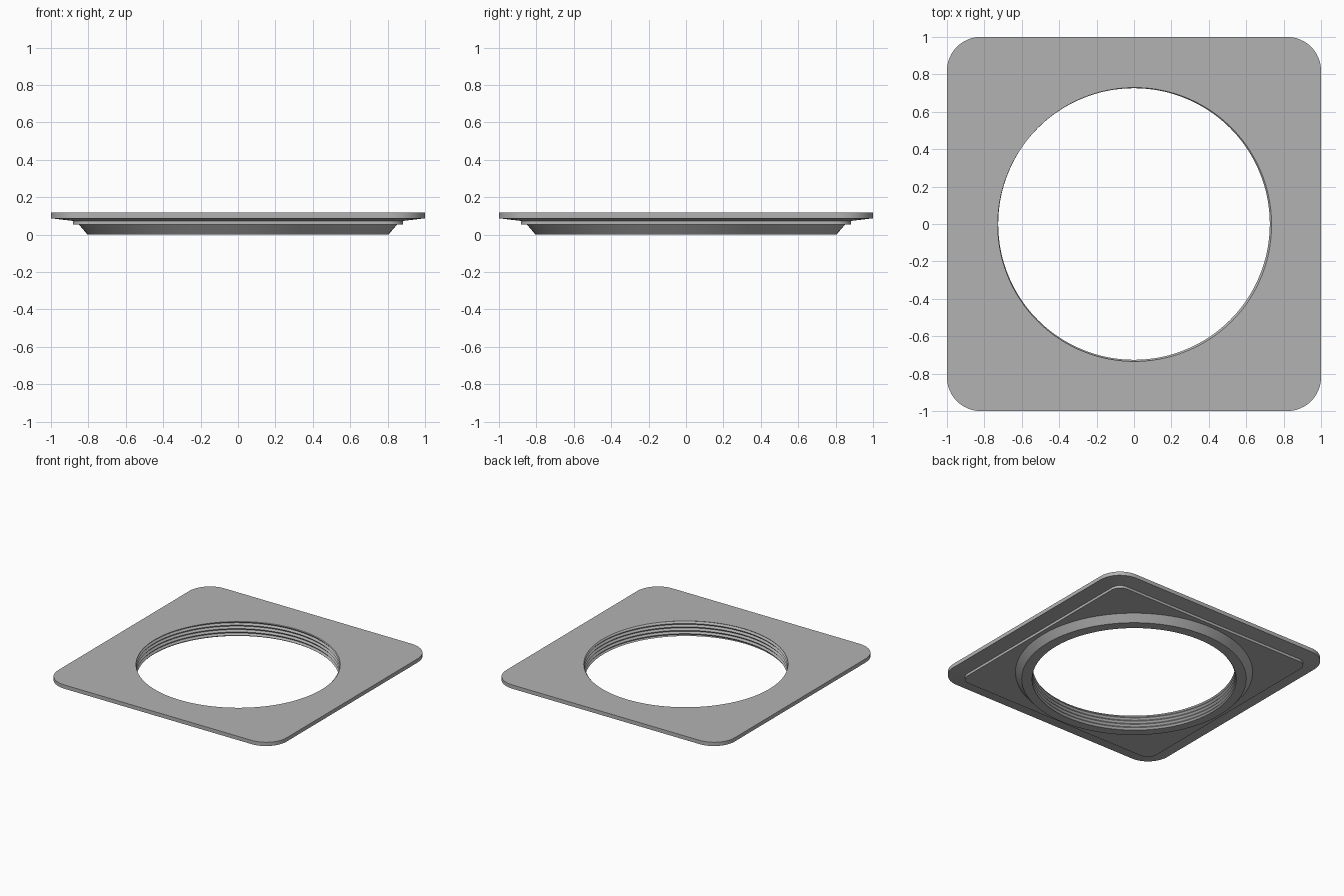
import bpy, bmesh
from math import pi, cos, sin, floor

if "Cube" in bpy.data.objects:
    bpy.data.objects.remove(bpy.data.objects["Cube"], do_unlink=True)

N = 192            # points around every loop
H = 0.117          # total height
PITCH = 0.027      # thread pitch
R_MIN, DEPTH = 0.726, 0.012

grey = bpy.data.materials.new("plain_grey")
grey.use_nodes = True
grey.diffuse_color = (0.45, 0.45, 0.45, 1)
grey.node_tree.nodes["Principled BSDF"].inputs["Base Color"].default_value = (0.45, 0.45, 0.45, 1)


def thread_radius(z, angle):
    """Triangular helical thread."""
    u = (z - H) / PITCH - angle / (2 * pi) + 0.4
    return R_MIN + DEPTH * (1 - abs(2 * (u - floor(u)) - 1))


def circle(r, z):
    return [(r * cos(2 * pi * i / N), r * sin(2 * pi * i / N), z) for i in range(N)]


def rounded_square(half, r, z):
    """Quarter of the outline, turned four times."""
    s, side, arc = half - r, 18, 12
    quarter = [(half, s * i / side) for i in range(side)]
    quarter += [(s + r * cos(i * pi / 2 / arc), s + r * sin(i * pi / 2 / arc)) for i in range(arc)]
    quarter += [(s * (1 - i / side), half) for i in range(side)]
    pts = []
    for _ in range(4):
        pts += [(x, y, z) for x, y in quarter]
        quarter = [(-y, x) for x, y in quarter]
    return pts


def bridge(bm, loops, closed=True):
    rows = [[bm.verts.new(p) for p in loop] for loop in loops]
    n = len(rows[0])
    for a, b in zip(rows, rows[1:]):
        for i in range(n if closed else n - 1):
            j = (i + 1) % n
            bm.faces.new((a[i], a[j], b[j], b[i]))


def rim(z):
    return [(thread_radius(z, t) * cos(t), thread_radius(z, t) * sin(t), z)
            for t in (2 * pi * i / N for i in range(N))]


bm = bmesh.new()
# Plate, underside taper, raised step, conical collar, bottom edge
bridge(bm, [rim(H),
            rounded_square(1.0, 0.18, H),
            rounded_square(1.0, 0.18, 0.087),
            rounded_square(0.883, 0.08, 0.073),
            rounded_square(0.883, 0.08, 0.053),
            circle(0.85, 0.053),
            circle(0.805, 0),
            rim(0)])

# Threaded bore: rows follow the crests and roots of the helix
rows = []
for k in range(-14, 6):
    row = []
    for i in range(N + 1):
        t = 2 * pi * i / N
        z = min(H, max(0, H + PITCH * (k / 2 + t / (2 * pi) - 0.4)))
        r = thread_radius(z, t)
        row.append((r * cos(t), r * sin(t), z))
    rows.append(row)
bridge(bm, rows, closed=False)

bmesh.ops.remove_doubles(bm, verts=bm.verts, dist=0.00002)
bmesh.ops.dissolve_degenerate(bm, edges=bm.edges, dist=0.00001)
bmesh.ops.recalc_face_normals(bm, faces=bm.faces)

mesh = bpy.data.meshes.new("threaded_flange")
bm.to_mesh(mesh)
bm.free()
mesh.materials.append(grey)
flange = bpy.data.objects.new("threaded_flange", mesh)
bpy.context.collection.objects.link(flange)
bpy.context.view_layer.objects.active = flange
flange.select_set(True)
bpy.ops.object.shade_smooth_by_angle(angle=0.35)
